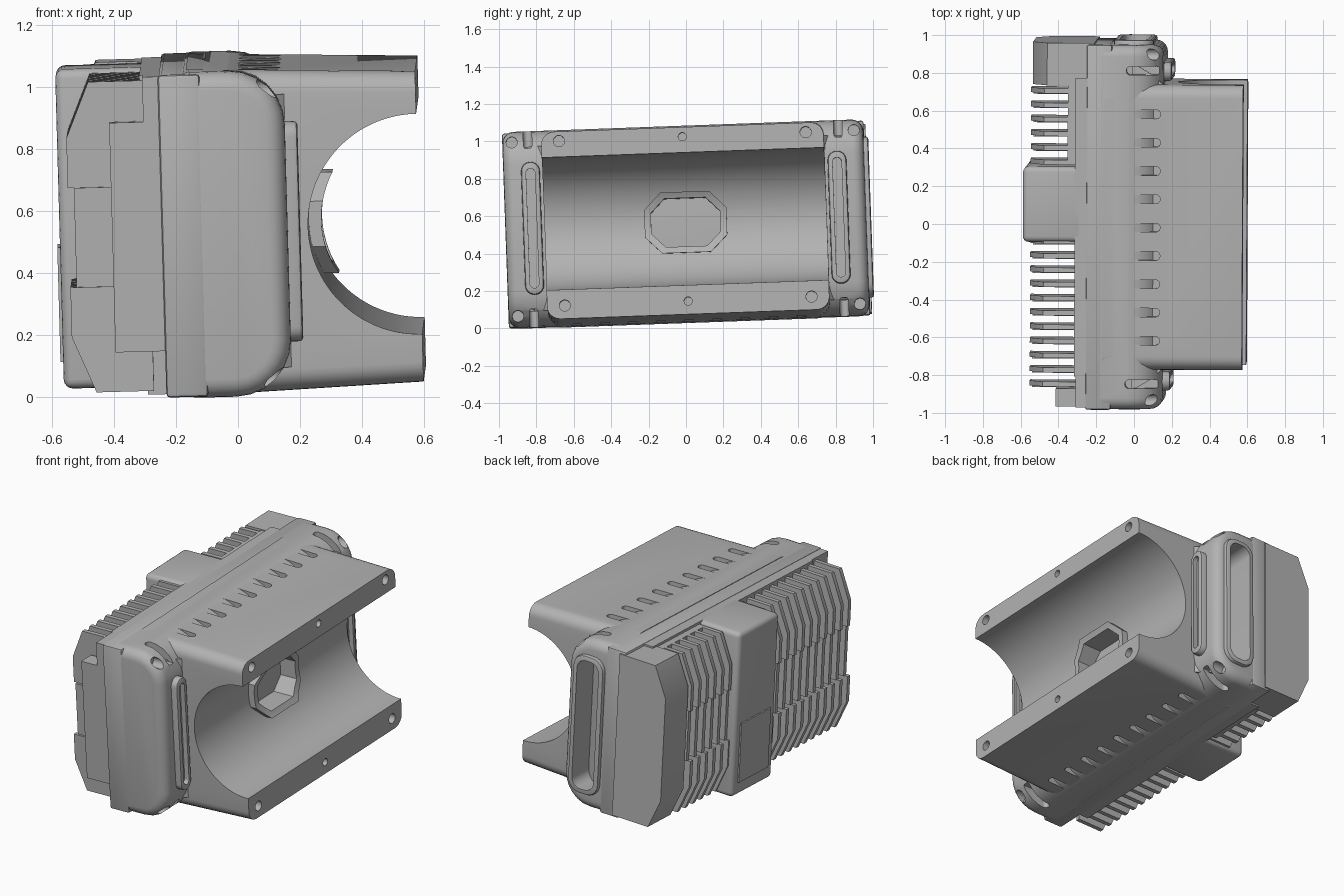
import bpy, bmesh
from math import sin, cos, pi, radians
from mathutils import Matrix, Vector

old = bpy.data.objects.get("Cube")
if old:
    bpy.data.objects.remove(old, do_unlink=True)

grey = bpy.data.materials.new("housing grey")
grey.use_nodes = True
colour = (0.45, 0.45, 0.45, 1)
grey.diffuse_color = colour
grey.node_tree.nodes["Principled BSDF"].inputs["Base Color"].default_value = colour

# Whole unit sits slightly tilted
TILT = (Matrix.Translation((0, 0, 0.56)) @ Matrix.Rotation(radians(2.07), 4, 'X')
        @ Matrix.Rotation(radians(-1.6), 4, 'Y') @ Matrix.Rotation(radians(-0.3), 4, 'Z'))
parts = []


def rrect(cx, cy, hx, hy, r, n=6):
    """Rounded rectangle outline."""
    pts = []
    for k, (sx, sy) in enumerate([(1, 1), (-1, 1), (-1, -1), (1, -1)]):
        for i in range(n + 1):
            a = (k + i / n) * pi / 2
            pts.append((cx + sx * (hx - r) + r * cos(a), cy + sy * (hy - r) + r * sin(a)))
    return pts


def rect(a0, a1, b0, b1):
    return [(a0, b0), (a1, b0), (a1, b1), (a0, b1)]


def circle(cx, cy, r, n=24):
    return [(cx + r * cos(2 * pi * i / n), cy + r * sin(2 * pi * i / n)) for i in range(n)]


def octagon(hx, hy, c):
    return [(hx, hy - c), (hx - c, hy), (c - hx, hy), (-hx, hy - c),
            (-hx, c - hy), (c - hx, -hy), (hx - c, -hy), (hx, c - hy)]


def build(name, prisms, bevel=0, segments=3, cuts=()):
    """Extrude (outline, axis, low, high, end scale) prisms, bevel, then subtract cut prisms."""
    bm = bmesh.new()
    for outline, axis, lo, hi, *scale in prisms:
        s = scale[0] if scale else 1
        k = "xyz".index(axis)

        def put(p, d):
            q = list(p)
            q.insert(k, d)
            return bm.verts.new(q)
        low = [put(p, lo) for p in outline]
        high = [put((p[0], p[1] * s), hi) for p in outline]
        bm.faces.new(low)
        bm.faces.new(high)
        for i in range(len(low)):
            j = (i + 1) % len(low)
            bm.faces.new((low[i], low[j], high[j], high[i]))
    bmesh.ops.recalc_face_normals(bm, faces=bm.faces)
    mesh = bpy.data.meshes.new(name)
    bm.to_mesh(mesh)
    bm.free()
    mesh.materials.append(grey)
    ob = bpy.data.objects.new(name, mesh)
    bpy.context.collection.objects.link(ob)
    if bevel:
        m = ob.modifiers.new("bevel", 'BEVEL')
        m.width, m.segments, m.limit_method, m.angle_limit = bevel, segments, 'ANGLE', radians(35)
    cutters = [build(name + " cutter", group) for group in cuts]
    for c in cutters:
        c.hide_render = True
        parts.remove(c)
        m = ob.modifiers.new("cut", 'BOOLEAN')
        m.object, m.operation, m.solver = c, 'DIFFERENCE', 'EXACT'
    if bevel or cutters:
        bpy.context.view_layer.update()
        graph = bpy.context.evaluated_depsgraph_get()
        done = bpy.data.meshes.new_from_object(ob.evaluated_get(graph))
        ob.modifiers.clear()
        ob.data = done
    for c in cutters:
        bpy.data.objects.remove(c, do_unlink=True)
    parts.append(ob)
    return ob


# Front housing with rounded front edges, corner screw wells and an end window
slots = [(rrect(0.06, s * 0.83, 0.09, 0.023, 0.022), 'z', *z)
         for s in (-1, 1) for z in ((0.43, 0.6), (-0.6, -0.43))]
wells = [(circle(y, z, 0.03), 'x', 0.06, 0.3) for y in (-0.915, 0.915) for z in (-0.465, 0.465)]
window = [(rrect(0.005, 0, 0.075, 0.40, 0.06), 'y', 0.76, 1.1)]
shape = [p for p in rrect(-0.02, 0, 0.185, 0.525, 0.18) if p[0] > -0.02]
shape = [(-0.2, -0.525)] + shape[-7:] + shape[:7] + [(-0.2, 0.525)]
build("front_housing", [(shape, 'y', -0.965, 0.965)], 0.06, 5, [slots, wells, window])
build("window_frame", [(rrect(0.005, 0, 0.105, 0.43, 0.08), 'y', 0.93, 0.99)], 0.012, 2, [window])

# Saddle with half-round trough, vent slots and bolt holes
trough = [(circle(0.585, 0.01, 0.355, 96), 'y', -1, 1)]
vents = [(rrect(0.06, -0.6 + 0.15 * i, 0.092, 0.023, 0.022), 'z', *z)
         for i in range(9) for z in ((0.47, 0.6), (-0.6, -0.47))]
bolts = [(circle(y, z, 0.022 if y == 0 else 0.03), 'x', 0.5, 0.7)
         for y in (-0.66, 0, 0.66) for z in (-0.43, 0.45)]
opening = [(octagon(0.185, 0.13, 0.075), 'x', 0.09, 0.6)]
build("saddle", [(rrect(0, 0, 0.755, 0.527, 0.07), 'x', -0.15, 0.588, 0.95)],
      cuts=[trough, vents, bolts, opening])
build("port_rim", [(octagon(0.22, 0.163, 0.09), 'x', 0.15, 0.36)],
      cuts=[[(circle(0.585, 0.01, 0.315, 96), 'y', -1, 1)], opening])

# Raised oblong loops on the front of both ends
for side, s in (("right", -1), ("left", 1)):
    build(side + "_end_loop", [(rrect(s * 0.82, 0, 0.05, 0.355, 0.049), 'x', 0.1, 0.205)], 0.012, 2,
          [[(rrect(s * 0.82, 0, 0.024, 0.32, 0.023), 'x', 0.175, 0.3)]])
    # Flared web between saddle and end
    build(side + "_web", [([(0.0, s * 0.7), (0.0, s * 0.87), (0.1, s * 0.81),
                            (0.17, s * 0.75), (0.17, s * 0.7)], 'z', -0.44, 0.44)])

# Rear cover and its raised parts
build("rear_cover", [(rect(-0.24, -0.105, -0.52, 0.52), 'y', -0.967, 0.967)], 0.012, 2,
      [[(circle(y, z, 0.028), 'x', -0.4, -0.17) for y in (-0.92, 0.92) for z in (-0.47, 0.47)]])
build("rear_base", [(rect(-0.3, -0.2, -0.515, 0.515), 'y', -0.79, 0.79)])
build("fin_bed", [(rect(-0.34, -0.2, -0.5, 0.5), 'y', 0.35, 0.8)])
build("end_rail", [(rect(-0.4, -0.2, -0.37, 0.37), 'y', -0.955, -0.86),
                   (rect(-0.29, -0.2, 0.37, 0.515), 'y', -0.955, -0.76)])

# Heat sink fins, each in three staggered lengths
upper = [(-0.28, 0.5), (-0.465, 0.5), (-0.54, 0.32), (-0.54, 0.16), (-0.28, 0.16)]
middle = rect(-0.52, -0.28, -0.16, 0.16)
lower = [(x, -z) for x, z in upper]
rows = [-0.078 - 0.0755 * i for i in range(11)] + [0.72 - 0.0755 * i for i in range(6)]
build("heat_sink_fins", [(band, 'y', y + shift - 0.013, y + shift + 0.013)
                         for y in rows
                         for band, shift in ((upper, 0), (middle, -0.014), (lower, -0.026))])

# Centre block with a thin cover plate
build("centre_block", [(rect(-0.575, -0.25, -0.515, 0.515), 'y', -0.08, 0.32)], 0.03, 4)
build("centre_plate", [(rect(-0.584, -0.57, -0.43, -0.06), 'y', -0.02, 0.27)])

# Chamfered connector block at the far end
block = [(-0.2, 0.505), (-0.45, 0.505), (-0.53, 0.32), (-0.53, -0.32), (-0.45, -0.505), (-0.2, -0.505)]
build("connector_block", [(block, 'y', 0.75, 0.975)],
      cuts=[[(octagon(0.075, 0.33, 0.03), 'x', -0.47, -0.7)]])
bpy.data.objects["connector_block"].data.update()

# Shade and place everything
bpy.ops.object.select_all(action='DESELECT')
for ob in parts:
    ob.matrix_world = TILT
    ob.select_set(True)
bpy.context.view_layer.objects.active = parts[0]
bpy.ops.object.shade_smooth_by_angle(angle=radians(30))
